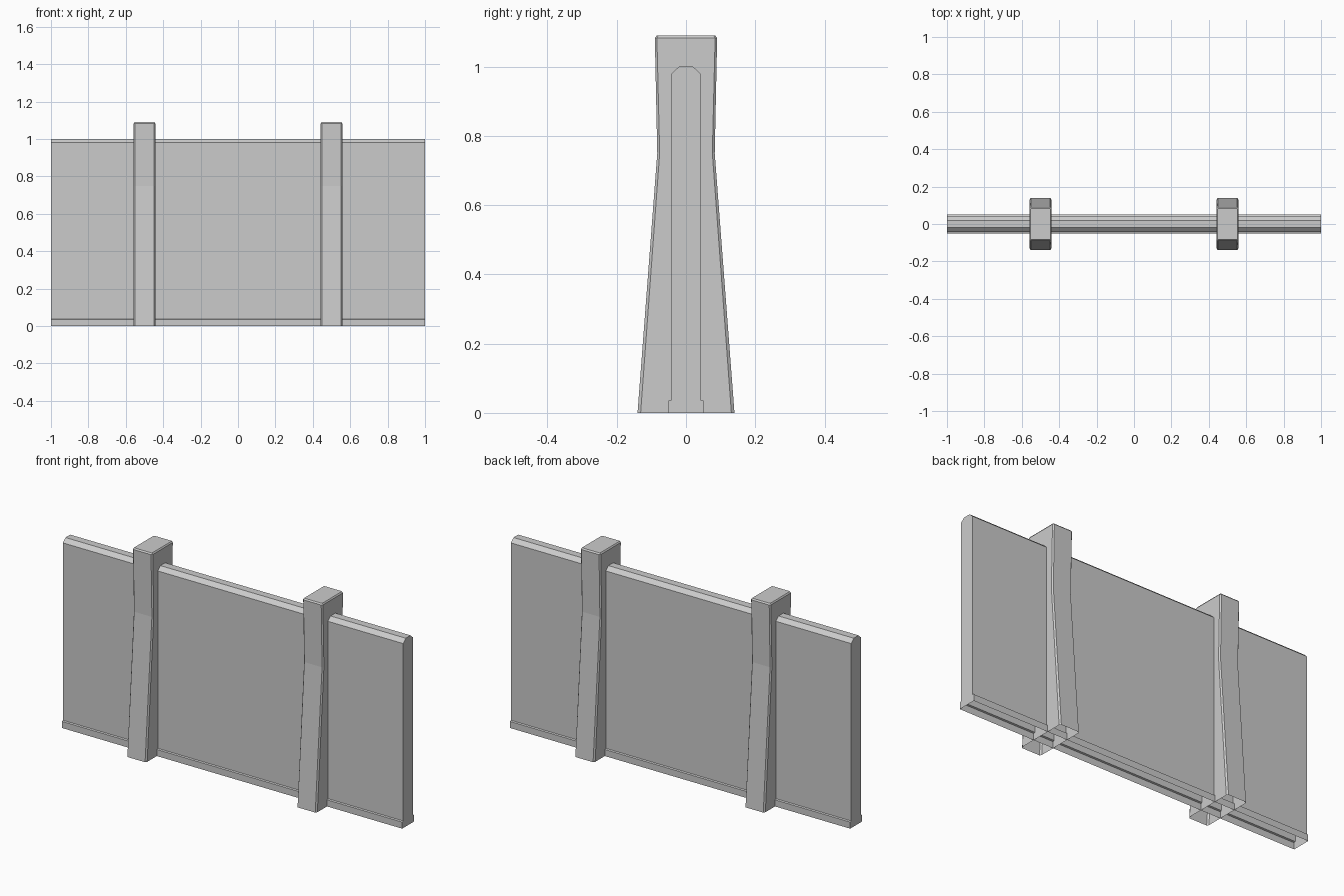
import bpy
import bmesh

cube = bpy.data.objects.get("Cube")
if cube:
    bpy.data.objects.remove(cube, do_unlink=True)

GREY = (0.6, 0.6, 0.6, 1.0)
concrete = bpy.data.materials.new("concrete_grey")
concrete.use_nodes = True
concrete.diffuse_color = GREY
concrete.node_tree.nodes["Principled BSDF"].inputs["Base Color"].default_value = GREY


def add_object(name, bm, x=0.0):
    bmesh.ops.recalc_face_normals(bm, faces=bm.faces)
    # The undersides are open
    base = [f for f in bm.faces if all(v.co.z < 0.001 for v in f.verts)]
    bmesh.ops.delete(bm, geom=base, context='FACES_ONLY')
    mesh = bpy.data.meshes.new(name)
    bm.to_mesh(mesh)
    bm.free()
    mesh.materials.append(concrete)
    obj = bpy.data.objects.new(name, mesh)
    obj.location.x = x
    bpy.context.collection.objects.link(obj)


# Wall panel: mirrored (y, z) profile extruded along x
half = [(0.05, 0), (0.05, 0.035), (0.042, 0.038), (0.042, 0.98), (0.02, 1.0)]
profile = half + [(-y, z) for y, z in reversed(half)]
bm = bmesh.new()
end = bm.faces.new([bm.verts.new((-1, y, z)) for y, z in profile])
new = bmesh.ops.extrude_face_region(bm, geom=[end], use_keep_orig=True)["geom"]
bmesh.ops.translate(bm, vec=(2, 0, 0),
                    verts=[g for g in new if isinstance(g, bmesh.types.BMVert)])
add_object("wall_panel", bm)


# Pillars: chamfered rectangular sections lofted upward
def ring(bm, hx, hy, z, cx, cy):
    pts = [(hx, hy - cy), (hx - cx, hy), (cx - hx, hy), (-hx, hy - cy),
           (-hx, cy - hy), (cx - hx, -hy), (hx - cx, -hy), (hx, cy - hy)]
    return [bm.verts.new((x, y, z)) for x, y in pts]


def pillar(name, x):
    bm = bmesh.new()
    rings = [ring(bm, 0.058, 0.14, 0, 0.006, 0.009),
             ring(bm, 0.058, 0.083, 0.75, 0.006, 0.007),
             ring(bm, 0.058, 0.09, 1.083, 0.006, 0.006),
             ring(bm, 0.053, 0.084, 1.09, 0.004, 0.004)]
    for low, high in zip(rings, rings[1:]):
        for i in range(len(low)):
            j = (i + 1) % len(low)
            bm.faces.new((low[i], low[j], high[j], high[i]))
    bm.faces.new(rings[-1])
    add_object(name, bm, x)


pillar("left_pillar", 0.5)
pillar("right_pillar", -0.5)
